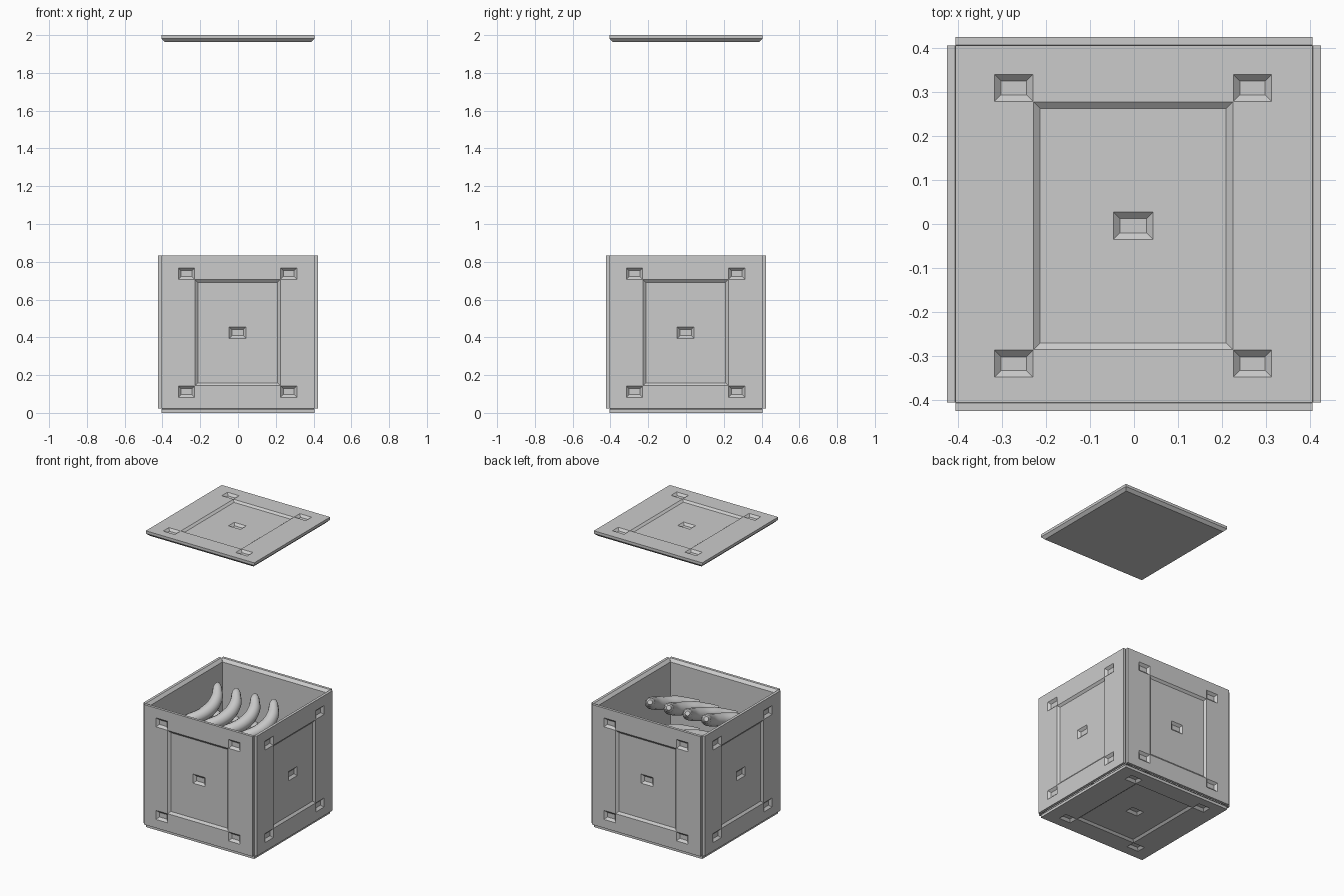
import bpy, bmesh
from math import pi
from mathutils import Matrix, Vector

if "Cube" in bpy.data.objects:
    bpy.data.objects.remove(bpy.data.objects["Cube"])

HALF, OUT, MID = 0.405, 0.424, 0.427   # panel half size, face distance, crate centre height


def link(name, mesh):
    ob = bpy.data.objects.new(name, mesh)
    bpy.context.collection.objects.link(ob)
    return ob


def loft_rects(bm, rings):
    """Closed solid through stacked rectangles (cx, cy, half_x, half_y, z), top to bottom."""
    loops = [[bm.verts.new((cx + sx * hx, cy + sy * hy, z))
              for sx, sy in ((-1, -1), (1, -1), (1, 1), (-1, 1))]
             for cx, cy, hx, hy, z in rings]
    bm.faces.new(loops[0])
    bm.faces.new(loops[-1][::-1])
    for a, b in zip(loops, loops[1:]):
        for i in range(4):
            j = (i + 1) % 4
            bm.faces.new((a[i], b[i], b[j], a[j]))


def pocket(bm, cx, cy, hx, hy, top, depth, slope):
    """Sloped-wall cutter whose opening at height top is hx by hy."""
    loft_rects(bm, [(cx, cy, hx + slope, hy + slope, top + depth),
                    (cx, cy, hx - slope, hy - slope, top - depth)])


def finish(bm, name):
    bmesh.ops.recalc_face_normals(bm, faces=bm.faces)
    me = bpy.data.meshes.new(name)
    bm.to_mesh(me)
    bm.free()
    return link(name, me)


# one slab with mitred inner edges
bm = bmesh.new()
loft_rects(bm, [(0, 0, HALF, HALF, 0), (0, 0, HALF, HALF, -0.018),
                (0, 0, HALF - 0.018, HALF - 0.018, -0.036)])
slab = finish(bm, "panel_base")

# cutters: large recess, four corner dents, then the middle dent
CX, CY = -0.002, -0.004
recess = bmesh.new()
pocket(recess, CX, CY, 0.226, 0.281, 0, 0.012, 0.015)
dents = bmesh.new()
for sx in (-1, 1):
    for sy in (-1, 1):
        pocket(dents, CX + sx * 0.2705, CY + sy * 0.3125, 0.0435, 0.0305, 0, 0.015, 0.015)
middle = bmesh.new()
pocket(middle, CX, CY, 0.045, 0.031, -0.012, 0.014, 0.015)
cutters = [finish(b, n) for b, n in ((recess, "recess_cutter"), (dents, "dent_cutter"),
                                     (middle, "middle_cutter"))]
for c in cutters:
    c.hide_render = True
    m = slab.modifiers.new("cut", 'BOOLEAN')
    m.operation = 'DIFFERENCE'
    m.solver = 'EXACT'
    m.object = c
bpy.context.view_layer.update()
deps = bpy.context.evaluated_depsgraph_get()
panel = bpy.data.meshes.new_from_object(slab.evaluated_get(deps))
panel.name = "panel"
for ob in [slab] + cutters:
    bpy.data.objects.remove(ob)

# four walls, floor and floating lid share the panel
upright = Matrix.Rotation(pi / 2, 4, 'X')
for i, side in enumerate(("front", "right", "back", "left")):
    link(side + "_wall", panel).matrix_world = (
        Matrix.Translation((0, 0, MID + 0.002)) @ Matrix.Rotation(i * pi / 2, 4, 'Z')
        @ Matrix.Translation((0, -OUT, 0)) @ upright)
link("floor_panel", panel).matrix_world = Matrix.Rotation(pi, 4, 'X')
link("lid", panel).matrix_world = Matrix.Translation((0, 0, 2))

# banana: curved tube with tapered ends
path = [(0.172, 0.138, 0.802, 0.015), (0.184, 0.118, 0.79, 0.027), (0.226, 0.045, 0.747, 0.039),
        (0.23, -0.056, 0.707, 0.042), (0.185, -0.17, 0.684, 0.038),
        (0.125, -0.24, 0.672, 0.024), (0.09, -0.275, 0.668, 0.013)]
cu = bpy.data.curves.new("banana", 'CURVE')
cu.dimensions = '3D'
cu.bevel_depth = 1.0
cu.bevel_resolution = 4
cu.resolution_u = 5
cu.use_fill_caps = True
sp = cu.splines.new('BEZIER')
sp.bezier_points.add(len(path) - 1)
for p, (x, y, z, r) in zip(sp.bezier_points, path):
    p.co = (x, y, z)
    p.radius = r
    p.handle_left_type = p.handle_right_type = 'AUTO'
tmp = link("banana_path", cu)
bpy.context.view_layer.update()
deps = bpy.context.evaluated_depsgraph_get()
fruit = bpy.data.meshes.new_from_object(tmp.evaluated_get(deps))
bpy.data.objects.remove(tmp)
fruit.polygons.foreach_set("use_smooth", [True] * len(fruit.polygons))

# rows of four, stacked in layers
for layer in range(4):
    for i in range(4):
        link(f"banana_{layer}_{i}", fruit).location = (-0.14 * i, 0, -0.19 * layer)
